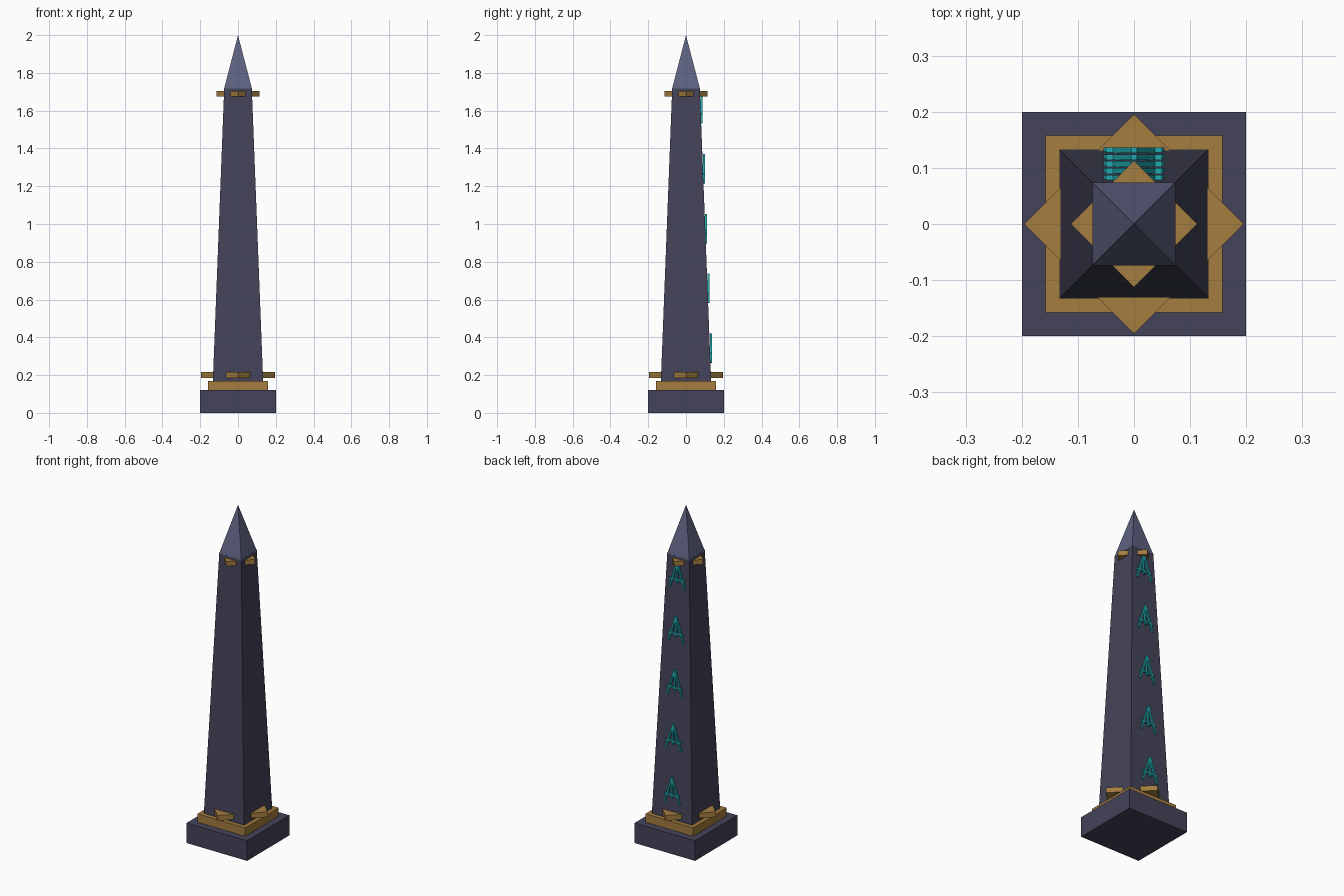
import bpy
import math
from mathutils import Matrix, Vector

if "Cube" in bpy.data.objects:
    bpy.data.objects.remove(bpy.data.objects["Cube"])


def material(name, rgb):
    m = bpy.data.materials.new(name)
    m.diffuse_color = (*rgb, 1)
    m.use_nodes = True
    m.node_tree.nodes["Principled BSDF"].inputs["Base Color"].default_value = m.diffuse_color
    return m


STONE = material("dark slate", (0.058, 0.057, 0.100))
CAP = material("light slate", (0.110, 0.120, 0.215))
GOLD = material("aged gold", (0.37, 0.205, 0.050))
TEAL = material("glowing teal", (0.014, 0.40, 0.43))


def add(name, verts, faces, mat):
    me = bpy.data.meshes.new(name)
    me.from_pydata(verts, [], faces)
    me.materials.append(mat)
    ob = bpy.data.objects.new(name, me)
    bpy.context.collection.objects.link(ob)
    return ob


SIDES = [(-1, -1), (1, -1), (1, 1), (-1, 1)]
BOX_FACES = [(3, 2, 1, 0), (4, 5, 6, 7), (0, 1, 5, 4),
             (1, 2, 6, 5), (2, 3, 7, 6), (3, 0, 4, 7)]


def frustum(name, r0, r1, z0, z1, mat):
    """Square block tapering from half-width r0 to r1."""
    verts = [(x * r0, y * r0, z0) for x, y in SIDES]
    verts += [(x * r1, y * r1, z1) for x, y in SIDES]
    return add(name, verts, BOX_FACES, mat)


def shaft_half(z):
    return 0.133 + (0.073 - 0.133) * (z - 0.17) / 1.55


# Stepped base and tapering shaft
frustum("base_block", 0.2, 0.2, 0, 0.12, STONE)
frustum("base_trim", 0.158, 0.158, 0.12, 0.17, GOLD)
frustum("shaft", 0.133, 0.073, 0.17, 1.72, STONE)

# Pyramid cap
add("pyramid_cap", [(x * 0.074, y * 0.074, 1.715) for x, y in SIDES] + [(0, 0, 2.0)],
    [(3, 2, 1, 0), (0, 1, 4), (1, 2, 4), (2, 3, 4), (3, 0, 4)], CAP)

# Diamond studs around the foot and the neck
for label, dist, rad, z0, z1 in (("foot", 0.131, 0.065, 0.185, 0.216),
                                 ("neck", 0.073, 0.040, 1.675, 1.704)):
    for i in range(4):
        a = i * math.pi / 2
        cx, cy = dist * math.cos(a), dist * math.sin(a)
        ring = [(cx + rad * math.cos(k * math.pi / 2),
                 cy + rad * math.sin(k * math.pi / 2)) for k in range(4)]
        add(f"{label}_stud_{i}", [(x, y, z) for z in (z0, z1) for x, y in ring],
            BOX_FACES, GOLD)


# Glyphs on the back: thin bars forming a branching arrow
def bars(name, strokes, y, zc, width=0.010, depth=0.010):
    verts, faces = [], []
    for (xa, za), (xb, zb) in strokes:
        a, b = Vector((xa, y, zc + za)), Vector((xb, y, zc + zb))
        d = (b - a).normalized()
        s = Vector((-d.z, 0, d.x)) * width / 2
        t = Vector((0, depth / 2, 0))
        n = len(verts)
        verts += [p + s * i + t * j for p in (a, b) for i, j in SIDES]
        faces += [tuple(n + k for k in f) for f in BOX_FACES]
    ob = add(name, verts, faces, TEAL)
    ob.data.validate()
    return ob


STROKES = [((0, -0.045), (0, 0.08)),
           ((-0.050, -0.075), (0, 0.078)),
           ((0.050, -0.075), (0, 0.078)),
           ((-0.050, -0.025), (0.050, -0.025))]
for i in range(5):
    zc = 0.34 + 0.317 * i
    bars(f"glyph_mark_{i}", STROKES, shaft_half(zc) + 0.005, zc)

# Make all face normals point outward
import bmesh
for ob in bpy.data.objects:
    bm = bmesh.new()
    bm.from_mesh(ob.data)
    bmesh.ops.recalc_face_normals(bm, faces=bm.faces)
    bm.to_mesh(ob.data)
    bm.free()
